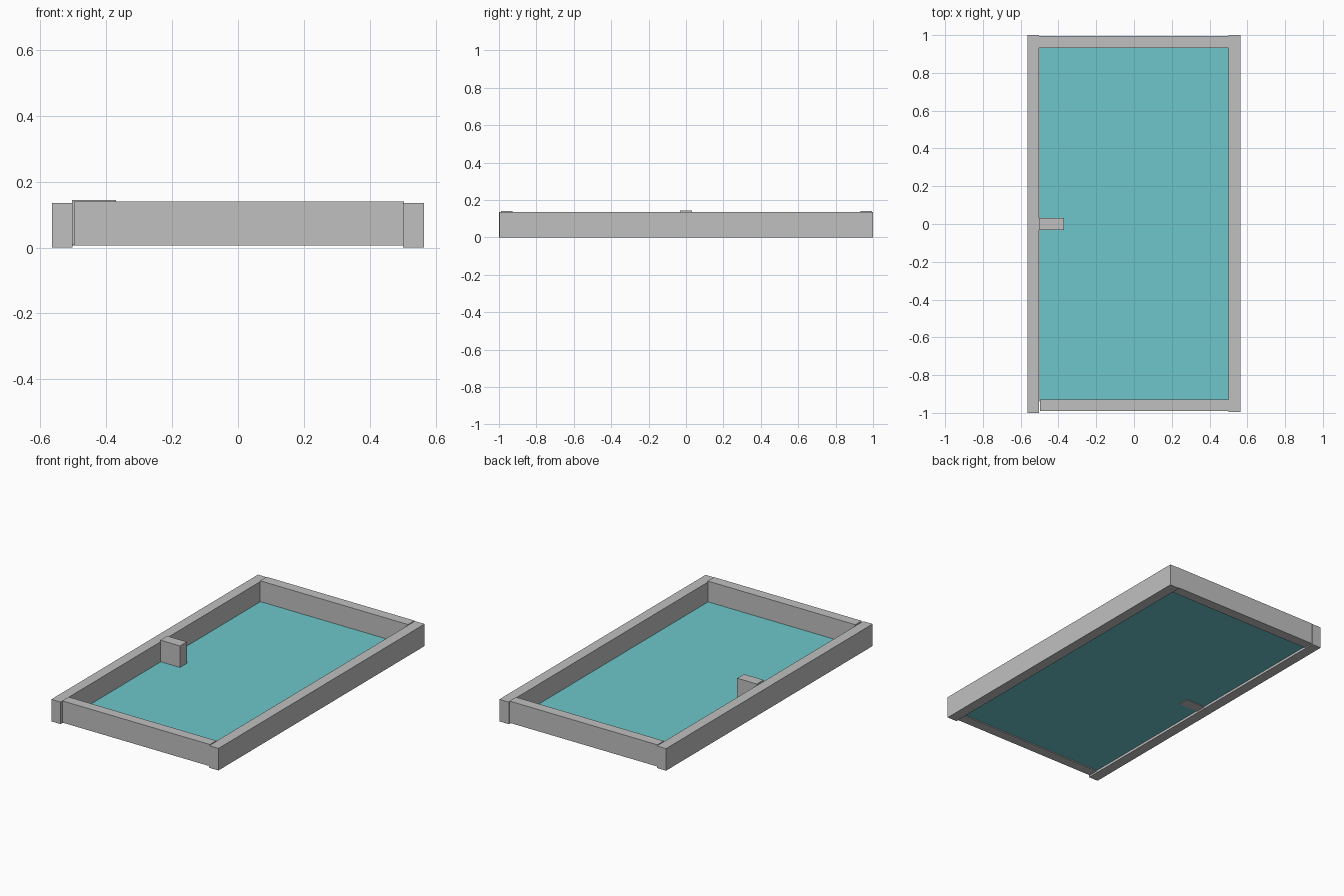
import bpy

if "Cube" in bpy.data.objects:
    bpy.data.objects.remove(bpy.data.objects["Cube"])


def material(name, rgb):
    m = bpy.data.materials.new(name)
    m.diffuse_color = (*rgb, 1.0)
    m.use_nodes = True
    m.node_tree.nodes["Principled BSDF"].inputs["Base Color"].default_value = m.diffuse_color
    return m


grey = material("grey", (0.53, 0.53, 0.53))
teal = material("teal", (0.153, 0.565, 0.595))


def box(name, lo, hi, mat):
    """Axis-aligned box between two corners."""
    centre = [(a + b) / 2 for a, b in zip(lo, hi)]
    size = [b - a for a, b in zip(lo, hi)]
    bpy.ops.mesh.primitive_cube_add(size=1, location=centre)
    ob = bpy.context.object
    ob.name = name
    ob.scale = size
    bpy.ops.object.transform_apply(location=False, rotation=False, scale=True)
    ob.data.materials.append(mat)
    return ob


# Long side rails
box("left_rail", (-0.565, -1.0, 0), (-0.502, 1.0, 0.135), grey)
box("right_rail", (0.5, -0.996, 0), (0.565, 1.0, 0.135), grey)

# End rails, set slightly higher
box("front_rail", (-0.498, -0.99, 0.007), (0.503, -0.928, 0.14), grey)
box("back_rail", (-0.503, 0.932, 0.007), (0.5, 0.995, 0.14), grey)

# Block on the left side
box("side_block", (-0.503, -0.033, 0.01), (-0.37, 0.033, 0.145), grey)

# Floor sheet
bpy.ops.mesh.primitive_plane_add(size=1, location=(0, 0, 0.013))
floor = bpy.context.object
floor.name = "floor_sheet"
floor.scale = (1.0, 1.88, 1)
bpy.ops.object.transform_apply(location=False, rotation=False, scale=True)
floor.data.materials.append(teal)
